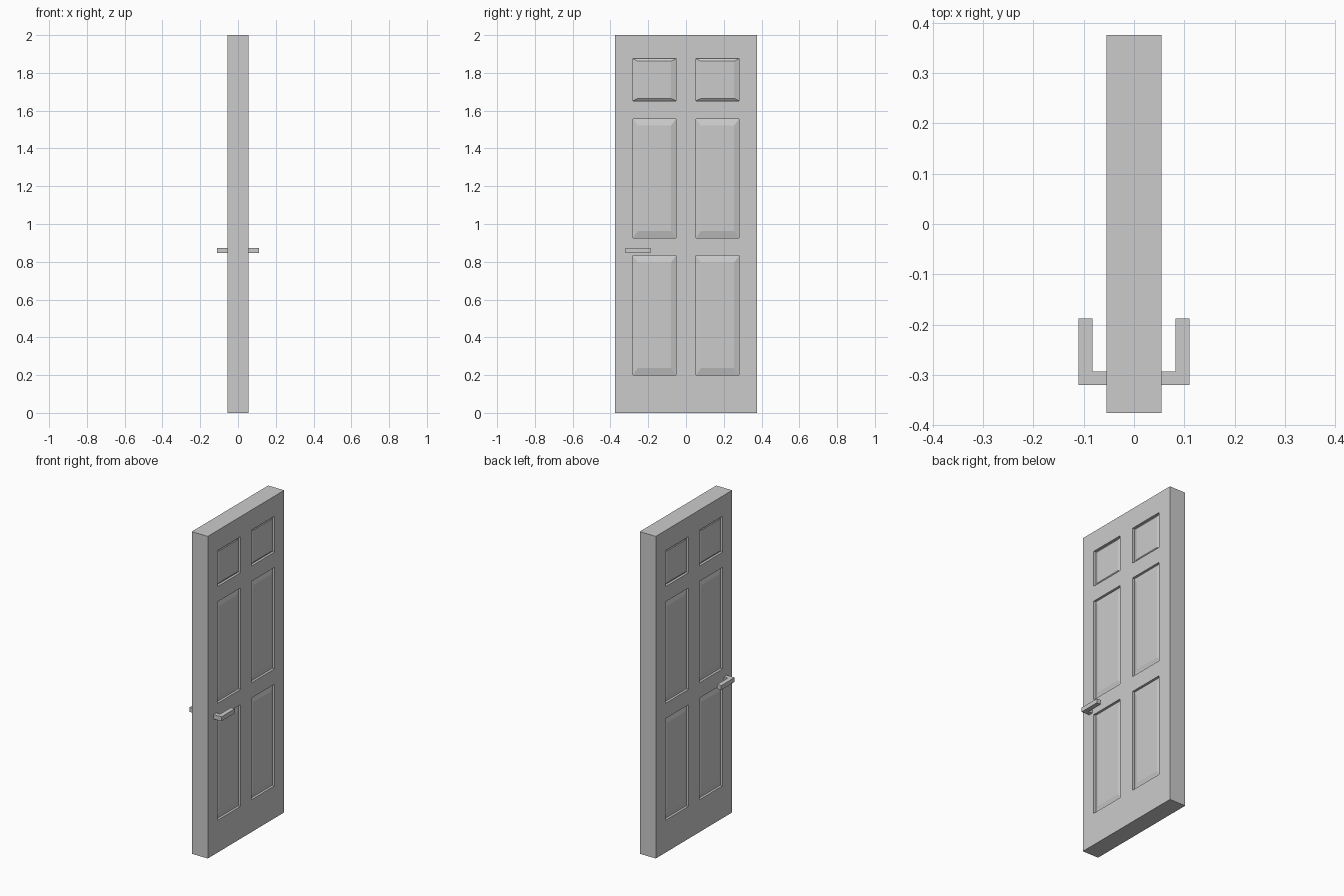
import bpy, bmesh
from mathutils import Vector

if "Cube" in bpy.data.objects:
    bpy.data.objects.remove(bpy.data.objects["Cube"])

HALF_T = 0.055
Y_CUTS = [-0.375, -0.281, -0.053, 0.053, 0.281, 0.375]
Z_CUTS = [0, 0.201, 0.832, 0.927, 1.557, 1.652, 1.875, 2.0]


def make_object(name, bm):
    bmesh.ops.recalc_face_normals(bm, faces=bm.faces)
    mesh = bpy.data.meshes.new(name)
    bm.to_mesh(mesh)
    bm.free()
    obj = bpy.data.objects.new(name, mesh)
    bpy.context.collection.objects.link(obj)
    return obj


def mirror_x(obj):
    mod = obj.modifiers.new("both_sides", 'MIRROR')
    mod.use_axis[0] = True
    mod.use_mirror_merge = True
    mod.merge_threshold = 0.0005


def extrude_face(bm, face, depth, scale_y=1.0, scale_z=1.0):
    new = bmesh.ops.extrude_discrete_faces(bm, faces=[face])["faces"][0]
    c = new.calc_center_median()
    for v in new.verts:
        d = v.co - c
        v.co = c + Vector((depth, d.y * scale_y, d.z * scale_z))
    return new


# Door slab: one face as a grid, with recessed and raised panels
bm = bmesh.new()
grid = [[bm.verts.new((HALF_T, y, z)) for z in Z_CUTS] for y in Y_CUTS]
panels = []
for i in range(len(Y_CUTS) - 1):
    for j in range(len(Z_CUTS) - 1):
        f = bm.faces.new((grid[i][j], grid[i + 1][j],
                          grid[i + 1][j + 1], grid[i][j + 1]))
        if i % 2 and j % 2:
            panels.append(f)
rim = [e for e in bm.edges if e.is_boundary]
for f in panels:
    recess = extrude_face(bm, f, -0.015)
    extrude_face(bm, recess, 0.009, 0.77, 0.885)

# Slab edges back to the centre plane, mirrored for the other face
edge = bmesh.ops.extrude_edge_only(bm, edges=rim)["geom"]
for v in edge:
    if isinstance(v, bmesh.types.BMVert):
        v.co.x = 0
mirror_x(make_object("door_slab", bm))

# L-shaped lever handles
bm = bmesh.new()
profile = [(0.054, -0.32), (0.11, -0.32), (0.11, -0.188),
           (0.082, -0.188), (0.082, -0.293), (0.054, -0.293)]
base = bm.faces.new([bm.verts.new((x, y, 0.846)) for x, y in profile])
top = bmesh.ops.extrude_face_region(bm, geom=[base])["geom"]
for v in top:
    if isinstance(v, bmesh.types.BMVert):
        v.co.z = 0.873
mirror_x(make_object("lever_handle", bm))
